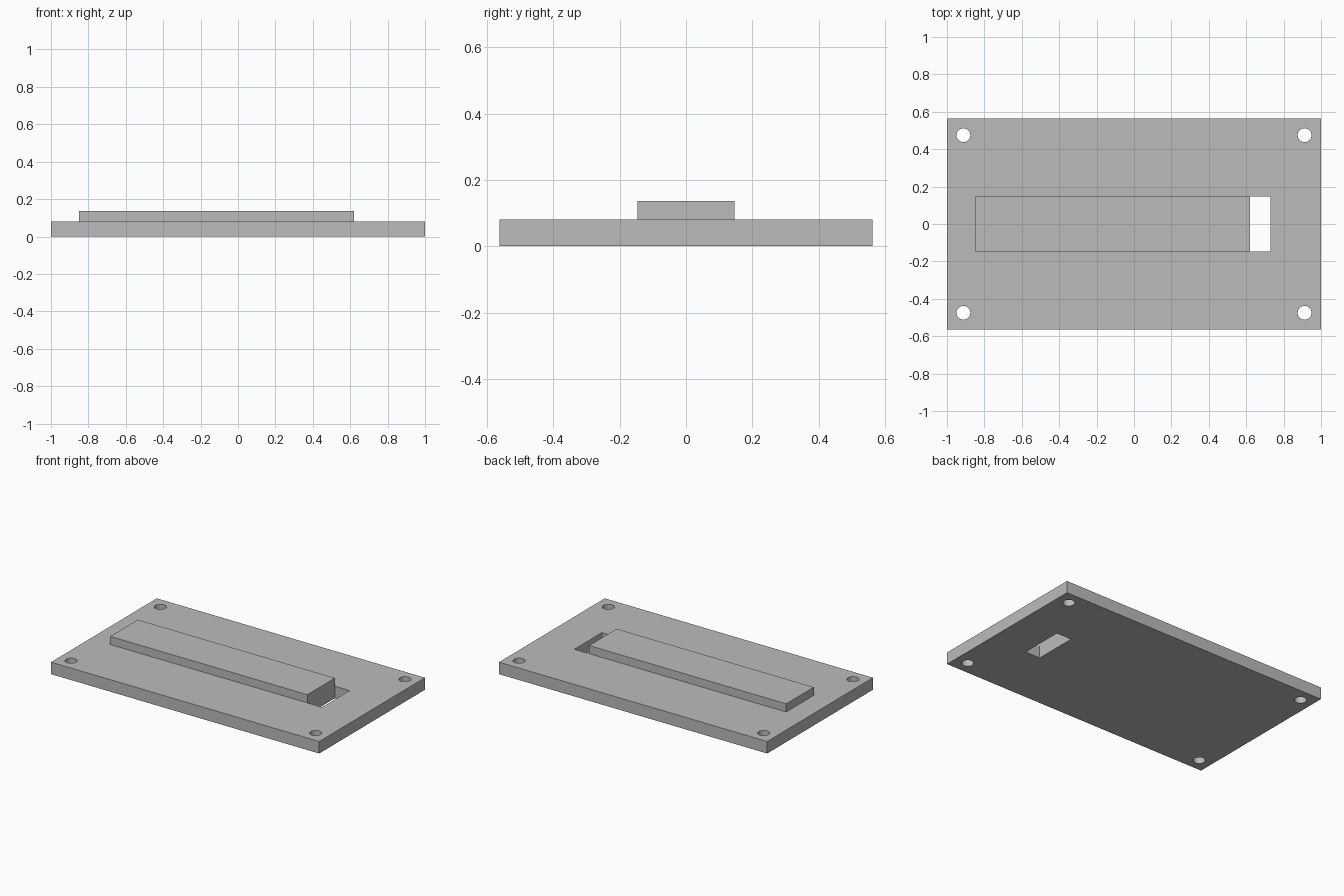
import bpy

cube = bpy.data.objects.get("Cube")
if cube:
    bpy.data.objects.remove(cube, do_unlink=True)

PLATE_TOP, BAR_TOP = 0.081, 0.136
HALF_DEPTH, BAR_HALF = 0.563, 0.147
BAR_START, BAR_END, SLOT_END = -0.85, 0.62, 0.73

grey = bpy.data.materials.new("matte grey")
grey.use_nodes = True
grey.diffuse_color = (0.5, 0.5, 0.5, 1)
grey.node_tree.nodes["Principled BSDF"].inputs["Base Color"].default_value = grey.diffuse_color


def box(name, low, high):
    """Box between two opposite corners."""
    bpy.ops.mesh.primitive_cube_add(size=1, location=[(a + b) / 2 for a, b in zip(low, high)])
    obj = bpy.context.object
    obj.name = name
    obj.scale = [b - a for a, b in zip(low, high)]
    bpy.ops.object.transform_apply(location=True, rotation=False, scale=True)
    obj.data.materials.append(grey)
    return obj


def combine(target, tool, operation):
    """Apply a boolean and remove the tool object."""
    mod = target.modifiers.new(operation.lower(), "BOOLEAN")
    mod.operation, mod.solver, mod.object = operation, "EXACT", tool
    bpy.ops.object.select_all(action="DESELECT")
    bpy.context.view_layer.objects.active = target
    target.select_set(True)
    bpy.ops.object.modifier_apply(modifier=mod.name)
    bpy.data.objects.remove(tool, do_unlink=True)


# Base plate with the raised bar fused on top
plate = box("base_plate_with_bar", (-1, -HALF_DEPTH, 0), (1, HALF_DEPTH, PLATE_TOP))
bar = box("raised_bar", (BAR_START, -BAR_HALF, PLATE_TOP / 2), (BAR_END, BAR_HALF, BAR_TOP))
combine(plate, bar, "UNION")

# Through slot at the end of the bar
slot = box("slot_cutter", (BAR_END, -BAR_HALF, -0.1), (SLOT_END, BAR_HALF, 0.3))
combine(plate, slot, "DIFFERENCE")

# Corner screw holes
for sx in (-1, 1):
    for sy in (-1, 1):
        bpy.ops.mesh.primitive_cylinder_add(
            vertices=48, radius=0.037, depth=0.4, location=(0.912 * sx, 0.475 * sy, 0))
        hole = bpy.context.object
        hole.name = "screw_hole_cutter"
        hole.data.materials.append(grey)
        combine(plate, hole, "DIFFERENCE")

bpy.ops.object.shade_smooth_by_angle()
